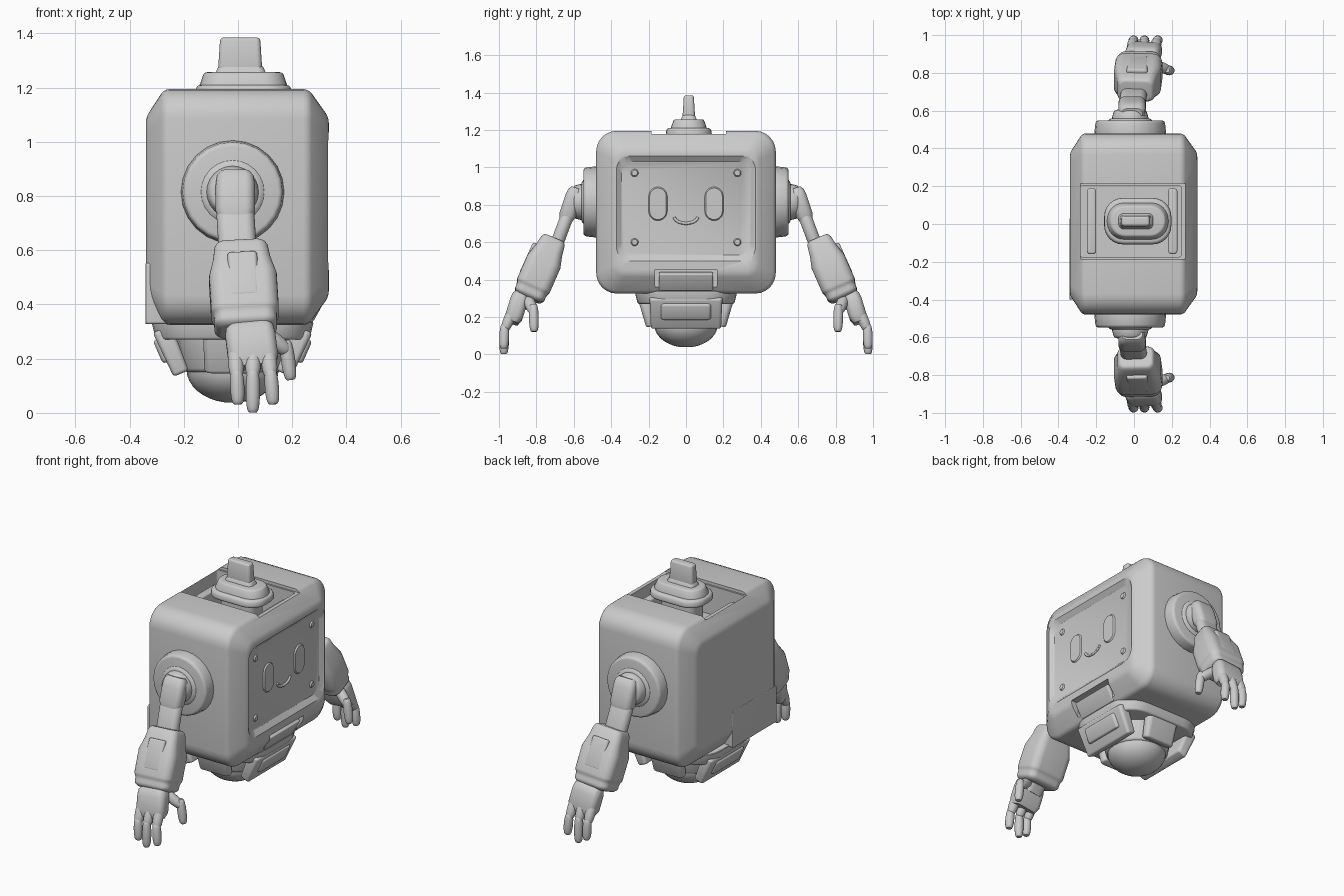
import bpy, bmesh
from math import sin, cos, pi, radians
from mathutils import Matrix, Vector

default_cube = bpy.data.objects.get("Cube")
if default_cube:
    bpy.data.objects.remove(default_cube, do_unlink=True)

grey = bpy.data.materials.new("plain grey")
grey.use_nodes = True
grey.diffuse_color = (.6, .6, .6, 1)
grey.node_tree.nodes["Principled BSDF"].inputs["Base Color"].default_value = grey.diffuse_color

# Lengthwise profiles: (fraction of length, inset as a fraction of half the width)
STRAIGHT = [(0, 0), (1, 0)]
DOME = [(sin(a), 1 - cos(a)) for a in (i * pi / 18 for i in range(9))]
PILL = [((1 - cos(a)) / 2, 1 - sin(a) ** .4) for a in (i * pi / 16 for i in range(1, 16))]
BARREL = [(0, .4), (.1, .1), (.3, 0), (.8, 0), (1, .3)]
FOREARM = [(0, .4), (.06, .28), (.2, .2), (.4, 0), (.8, 0), (.85, .1), (.95, .1), (1, .3)]
CHAMFERED = [(0, .24), (.1, 0), (.89, 0), (1, .24)]


def tapered(inset):
    return [(0, 0), (1, inset)]


def rounded_rect(half_u, half_v, corner, steps=6):
    corner = min(corner, half_u, half_v)
    quarters = [(1, 1), (-1, 1), (-1, -1), (1, -1)]
    for quarter, (side_u, side_v) in enumerate(quarters):
        for step in range(steps + 1):
            angle = (quarter + step / steps) * pi / 2
            yield (side_u * (half_u - corner) + corner * cos(angle),
                   side_v * (half_v - corner) + corner * sin(angle))


def frame_along(start, direction):
    """Local z follows the direction; local x stays close to world x, or to y for a part along x."""
    guide = Vector((0, 1, 0)) if abs(direction.x) > abs(direction.z) else Vector((1, 0, 0))
    across = (guide - direction * direction.dot(guide)).normalized()
    axes = Matrix((across, direction.cross(across), direction)).transposed()
    return Matrix.Translation(start) @ axes.to_4x4()


def prism(name, start, end, width, depth=None, corner=1, profile=STRAIGHT, soft=0):
    """Rounded bar from start to end whose sections follow a profile."""
    start, end = Vector(start), Vector(end)
    depth = depth or width
    length = (end - start).length
    frame = frame_along(start, (end - start).normalized())
    bm = bmesh.new()
    rings = []
    for fraction, inset in profile:
        shrink = inset * min(width, depth) / 2
        outline = rounded_rect(width / 2 - shrink, depth / 2 - shrink, max(corner - shrink / 2, .001))
        rings.append([bm.verts.new(frame @ Vector((u, v, fraction * length))) for u, v in outline])
    for low, high in zip(rings, rings[1:]):
        for i in range(len(low)):
            bm.faces.new((low[i - 1], low[i], high[i], high[i - 1]))
    bm.faces.new(rings[0])
    bm.faces.new(rings[-1])
    bmesh.ops.remove_doubles(bm, verts=bm.verts, dist=.00001)
    bmesh.ops.recalc_face_normals(bm, faces=bm.faces)
    mesh = bpy.data.meshes.new(name)
    bm.to_mesh(mesh)
    bm.free()
    mesh.materials.append(grey)
    part = bpy.data.objects.new(name, mesh)
    bpy.context.collection.objects.link(part)
    if soft:
        bevel = part.modifiers.new("soft edges", 'BEVEL')
        bevel.width, bevel.segments, bevel.angle_limit = soft, 3, radians(28)
    return finish(part)


def finish(part):
    """Apply the modifiers and smooth all but the sharp edges."""
    bpy.ops.object.select_all(action='DESELECT')
    part.select_set(True)
    bpy.context.view_layer.objects.active = part
    for modifier in list(part.modifiers):
        bpy.ops.object.modifier_apply(modifier=modifier.name)
    bpy.ops.object.shade_smooth_by_angle(angle=radians(35))
    return part


def carve(part, cutter):
    cut = part.modifiers.new("cut", 'BOOLEAN')
    cut.operation, cut.solver, cut.object = 'DIFFERENCE', 'EXACT', cutter
    finish(part)
    bpy.data.objects.remove(cutter, do_unlink=True)


# Body shell with its openings
middle = .76
body = prism("body", (-.34, 0, middle), (.335, 0, middle), width=.96, depth=.87,
             corner=.11, profile=CHAMFERED, soft=.02)
carve(body, prism("top_opening", (-.017, .015, 1), (-.017, .015, 1.4), width=.535, depth=.38, corner=.015))
carve(body, prism("top_dip", (0, .015, 1.177), (0, .015, 1.4), width=.8, depth=.4, corner=.01))
carve(body, prism("face_recess", (.312, 0, .78), (.35, 0, .78), width=.69, depth=.5,
                  corner=.06, profile=tapered(-.2)))
carve(body, prism("vent_notch", (.285, 0, .4), (.5, 0, .4), width=.33, depth=.11, corner=.002))
prism("rear_hatch", (-.341, -.185, .44), (-.25, -.185, .44), width=.43, depth=.225, corner=.01, soft=.003)
prism("vent_flap", (.265, 0, .345), (.315, 0, .435), width=.03, depth=.29, corner=.01, soft=.006)

# Face relief
for side in (-1, 1):
    eye_y = side * .15
    prism("eye", (.305, eye_y, .805), (.32, eye_y, .805), width=.11, depth=.19, profile=tapered(.2))
    for z in (.6, .97):
        stud_y = side * .275
        prism("face_stud", (.305, stud_y, z), (.32, stud_y, z), width=.05, profile=tapered(.4))
angles = [radians(20 * i) for i in range(-4, 5)]
smile = [(.313, .065 * sin(a), .74 - .04 * cos(a)) for a in angles]
for start, end in zip(smile, smile[1:]):
    prism("smile", start, end, width=.016)

# Inside the top opening
for rail_x in (-.225, .205):
    prism("inner_rail", (rail_x, .015, .97), (rail_x, .015, 1.13), width=.05, depth=.35, corner=.02, soft=.01)
prism("neck", (.015, .015, .97), (.015, .015, 1.2), width=.23, depth=.15, corner=.05)


# Head cap, in steps, with an upright fin
def head_step(name, low, high, width, depth, corner, inset, soft, x=.02, y=.015):
    prism(name, (x, y, low), (x, y, high), width, depth, corner, tapered(inset), soft)


head_step("head_rim", 1.165, 1.21, width=.36, depth=.25, corner=.1, inset=.05, soft=.015)
head_step("head_cap", 1.2, 1.257, width=.33, depth=.2, corner=.09, inset=.2, soft=.01)
head_step("head_fin_foot", 1.25, 1.28, width=.19, depth=.09, corner=.03, inset=.3, soft=.005, x=.01)
head_step("head_fin", 1.25, 1.385, width=.165, depth=.07, corner=.02, inset=.25, soft=.012, x=.008)

# Base: collar, drum and dome, held by brackets
base_x = -.02
prism("base_collar", (base_x, 0, .34), (base_x, 0, .27), width=.6, depth=.55, corner=.16,
      profile=tapered(.06), soft=.01)
prism("base_drum", (base_x, 0, .3), (base_x, 0, .15), width=.42, profile=tapered(.15), soft=.015)
prism("base_dome", (base_x, 0, .16), (base_x, 0, .037), width=.34, profile=DOME)
for side in (-1, 1):
    def outward(distance, z):
        return (base_x + side * distance, 0, z)

    prism("base_bracket", outward(.26, .31), outward(.19, .145), width=.075, depth=.39,
          corner=.02, profile=tapered(.2), soft=.012)
    prism("bracket_plate", outward(.262, .28), outward(.225, .195), width=.07, depth=.27, corner=.02, soft=.012)
    prism("side_bracket", (base_x, side * .225, .31), (base_x, side * .185, .15), width=.22, depth=.07,
          corner=.03, profile=tapered(.2), soft=.012)

# Arms, the same on both sides
for side, side_name in ((-1, "right"), (1, "left")):
    def arm_part(name, start, end, width, **shape):
        flip = Vector((1, side, 1))
        prism(side_name + "_" + name, Vector(start) * flip, Vector(end) * flip, width, **shape)

    def shoulder_part(name, inner, outer, width, inset):
        arm_part(name, (base_x, inner, .815), (base_x, outer, .815), width, profile=tapered(inset), soft=.015)

    shoulder_part("shoulder_disk", .46, .548, width=.385, inset=.05)
    shoulder_part("shoulder_rim", .54, .56, width=.25, inset=.15)
    shoulder_part("shoulder_joint", .55, .605, width=.2, inset=.15)

    # Upper arm and forearm
    arm_part("upper_arm", (-.01, .585, .89), (-.01, .645, .71), width=.145, depth=.09, corner=.035, profile=BARREL)
    arm_part("elbow", (-.01, .635, .74), (0, .695, .58), width=.14, depth=.07, corner=.035, soft=.01)
    arm_part("forearm", (.01, .705, .62), (.03, .845, .3), width=.25, depth=.19, corner=.05,
             profile=FOREARM, soft=.01)
    arm_part("forearm_plate", (.015, .8, .59), (.025, .872, .43), width=.11, depth=.04, corner=.015, soft=.01)

    # Hand
    arm_part("wrist", (.03, .84, .34), (.04, .89, .27), width=.13, depth=.1, corner=.04)
    arm_part("palm", (.04, .88, .33), (.06, .93, .17), width=.185, depth=.095, corner=.035, profile=BARREL)
    for root_x, tip_x, tip_z in ((-.01, 0, .03), (.055, .055, 0), (.11, .13, .03)):
        knuckle = ((root_x + tip_x) / 2, .97, .13)
        arm_part("finger", (root_x, .92, .25), knuckle, width=.058, profile=PILL)
        arm_part("fingertip", Vector(knuckle) + Vector((0, 0, .03)), (tip_x, .974, tip_z), width=.052, profile=PILL)
    arm_part("thumb", (.08, .85, .31), (.185, .815, .225), width=.06, profile=PILL)
    arm_part("thumb_tip", (.175, .815, .27), (.195, .812, .12), width=.052, profile=PILL)
